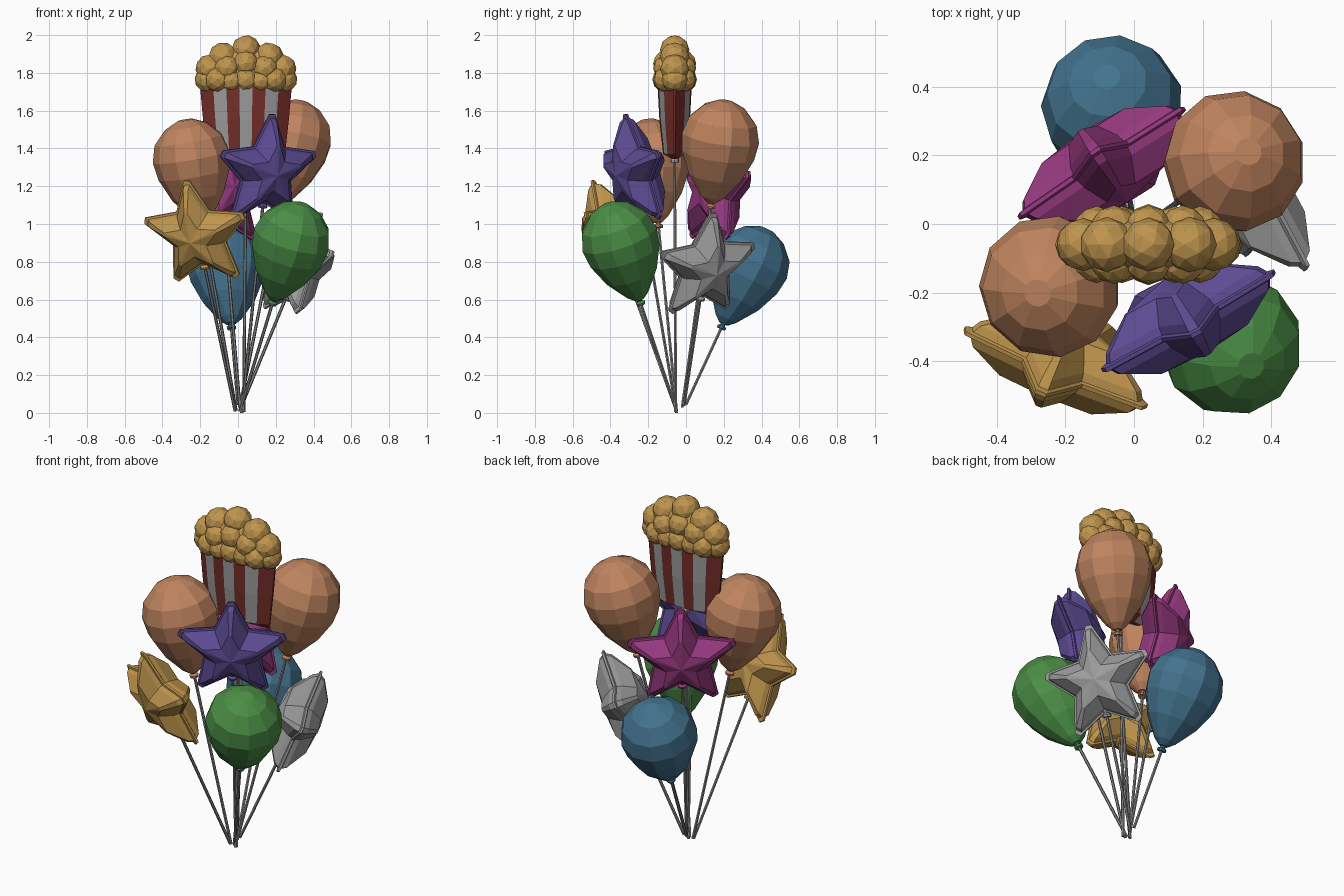
import bpy, bmesh, math
from mathutils import Vector, Matrix

if "Cube" in bpy.data.objects:
    bpy.data.objects.remove(bpy.data.objects["Cube"])


def material(name, r, g, b):
    m = bpy.data.materials.new(name)
    m.diffuse_color = (r, g, b, 1)
    m.use_nodes = True
    m.node_tree.nodes["Principled BSDF"].inputs["Base Color"].default_value = m.diffuse_color
    return m


ORANGE = material("orange", 0.52, 0.23, 0.115)
GREEN = material("green", 0.07, 0.27, 0.06)
BLUE = material("blue", 0.055, 0.17, 0.27)
PURPLE = material("purple", 0.11, 0.07, 0.29)
MAGENTA = material("magenta", 0.30, 0.04, 0.21)
GOLD = material("gold", 0.52, 0.30, 0.075)
SILVER = material("silver", 0.34, 0.34, 0.34)
RED = material("dark red", 0.18, 0.028, 0.024)
STRING = material("string grey", 0.25, 0.25, 0.25)


def finish(bm, name, mats, matrix=None):
    bmesh.ops.recalc_face_normals(bm, faces=bm.faces[:])
    me = bpy.data.meshes.new(name)
    bm.to_mesh(me)
    bm.free()
    for m in mats:
        me.materials.append(m)
    ob = bpy.data.objects.new(name, me)
    bpy.context.collection.objects.link(ob)
    if matrix:
        ob.matrix_world = matrix
    return ob


def loft(bm, rings):
    """Bridge closed rings of points; returns the vertex rings."""
    vr = [[bm.verts.new(p) for p in ring] for ring in rings]
    n = len(vr[0])
    for a, b in zip(vr, vr[1:]):
        for i in range(n):
            j = (i + 1) % n
            bm.faces.new((a[i], a[j], b[j], b[i]))
    return vr


def lathe(bm, profile, sides):
    rings = [[(r * math.cos(2 * math.pi * i / sides), r * math.sin(2 * math.pi * i / sides), s)
              for i in range(sides)] for s, r in profile]
    vr = loft(bm, rings)
    bm.faces.new(vr[0])
    bm.faces.new(vr[-1])


def frame(origin, up, tangent):
    z = up.normalized()
    x = (tangent - z * tangent.dot(z)).normalized()
    y = z.cross(x)
    return Matrix.Translation(origin) @ Matrix((x, y, z)).transposed().to_4x4()


def string(name, a, b):
    d = b - a
    bm = bmesh.new()
    lathe(bm, [(0, 0.0085), (d.length, 0.0085)], 6)
    finish(bm, name, [STRING], frame(a, d, Vector((1, 0.01, 0))))


KNOT = [(0, 0.024), (0.012, 0.026), (0.022, 0.013), (0.04, 0.02)]
BODY = [(0.03, 0.025), (0.06, 0.060), (0.17, 0.141), (0.29, 0.194), (0.385, 0.208),
        (0.475, 0.183), (0.548, 0.114), (0.582, 0.04)]

# Round balloons: name, colour, knot position, string foot
for name, mat, knot, foot in [
    ("left_orange_balloon", ORANGE, (-0.18, -0.145, 0.98), (-0.01, -0.05, 0.01)),
    ("right_orange_balloon", ORANGE, (0.22, 0.13, 1.085), (0.01, -0.02, 0.03)),
    ("green_balloon", GREEN, (0.18, -0.237, 0.573), (0.01, -0.05, 0.01)),
    ("blue_balloon", BLUE, (-0.034, 0.185, 0.445), (0.0, 0.0, 0.045)),
]:
    k, f = Vector(knot), Vector(foot)
    bm = bmesh.new()
    lathe(bm, BODY, 11)
    lathe(bm, KNOT, 8)
    finish(bm, name, [mat], frame(k, k - f, Vector((1, 0.3, 0))))
    string(name + "_string", f, k)


# Star foil balloons: flat seam lip, puffed faces with ridges to the tips
def star_ring(scale, h):
    R, r = 0.300, 0.161
    pts = []
    for i in range(5):
        a = math.radians(90 + 72 * i)
        for rad, off in ((R, -3.2), (R, 3.2), (r, 36)):
            t = a + math.radians(off)
            pts.append((scale * rad * math.cos(t), h, scale * rad * math.sin(t) * 1.03))
    return pts


STAR = [(1.0, 0.006), (0.93, 0.01), (0.88, 0.035), (0.52, 0.102)]
for name, mat, centre, tangent, foot in [
    ("purple_star", PURPLE, (0.15, -0.268, 1.278), (0.49, 0.28), (0.02, -0.05, 0.0)),
    ("gold_star", GOLD, (-0.212, -0.390, 0.945), (0.525, -0.21), (-0.015, -0.05, 0.01)),
    ("magenta_star", MAGENTA, (-0.087, 0.164, 1.175), (0.46, 0.305), (0.01, -0.02, 0.03)),
    ("silver_star", SILVER, (0.322, 0.102, 0.776), (0.305, -0.475), (0.02, -0.01, 0.04)),
]:
    c, f = Vector(centre), Vector(foot)
    bm = bmesh.new()
    rings = [star_ring(s, -h) for s, h in reversed(STAR)] + [star_ring(s, h) for s, h in STAR]
    vr = loft(bm, rings)
    for ring, y in ((vr[0], -0.125), (vr[-1], 0.125)):
        tip = bm.verts.new((0, y, 0))
        for i in range(len(ring)):
            bm.faces.new((ring[i], ring[(i + 1) % len(ring)], tip))
    up = c - f
    m = frame(c, up, Vector((tangent[0], tangent[1], 0)))
    finish(bm, name, [mat], m)
    knot = c - up.normalized() * 0.195
    bm = bmesh.new()
    lathe(bm, KNOT + [(0.06, 0.02)], 8)
    finish(bm, name + "_knot", [mat], frame(knot, up, Vector((1, 0.1, 0))))
    string(name + "_string", f, knot)

# Striped popcorn box: pillow section, seven stripes on each face
CX, CY = 0.042, -0.06
depth = [0.006, 0.058, 0.085, 0.092, 0.092, 0.085, 0.058, 0.006]
rings = []
for z, w, d in [(1.345, 0.200, 0.15), (1.37, 0.207, 0.66), (1.55, 0.227, 0.88), (1.76, 0.246, 1.0)]:
    xs = [-w + 2 * w * i / 7 for i in range(8)]
    front = [(CX + x, CY - d * t, z) for x, t in zip(xs, depth)]
    back = [(CX + x, CY + d * t, z) for x, t in zip(xs, depth)]
    rings.append(front + back[::-1])
bm = bmesh.new()
vr = loft(bm, rings)
w_at = lambda z: 0.203 + (z - 1.345) * 0.108
for face in bm.faces:
    c = face.calc_center_median()
    stripe = int((c.x - CX + w_at(c.z)) / (2 * w_at(c.z)) * 7)
    face.material_index = min(max(stripe, 0), 6) % 2
bm.faces.new(vr[0])
bm.faces.new(vr[-1])
finish(bm, "popcorn_box", [RED, SILVER])
bm = bmesh.new()
lathe(bm, [(1.325, 0.022), (1.34, 0.024), (1.36, 0.015)], 8)
finish(bm, "popcorn_box_knot", [SILVER], Matrix.Translation((CX, CY, 0)))
string("popcorn_box_string", Vector((0.03, -0.055, 0.005)), Vector((CX, CY, 1.34)))

# Popcorn: soft faceted lumps, mirrored left/right and front/back
bm = bmesh.new()


def lump(x, y, z, r, sx=1.0, sy=1.0, sz=1.0):
    mtx = (Matrix.Translation((CX + x, CY + y, z)) @ Matrix.Diagonal((sx, sy, sz, 1))
           @ Matrix.Rotation(x * 7 + z * 5, 4, 'Y'))
    bmesh.ops.create_icosphere(bm, subdivisions=2, radius=r, matrix=mtx)


lump(0, 0, 1.80, 0.2, 1.05, 0.45, 0.72)
for x, y, z, r in [
    (0, 0, 1.922, 0.078), (0.12, 0, 1.882, 0.080), (0.19, 0, 1.822, 0.077), (0.202, 0, 1.765, 0.070),
    (0, 0.044, 1.850, 0.070), (0.10, 0.044, 1.825, 0.070),
    (0, 0.048, 1.765, 0.070), (0.078, 0.046, 1.760, 0.066), (0.15, 0.044, 1.765, 0.068),
]:
    for sx in ((1, -1) if x else (1,)):
        for sy in ((1, -1) if y else (1,)):
            lump(sx * x, sy * y, z, r)
finish(bm, "popcorn", [GOLD])
